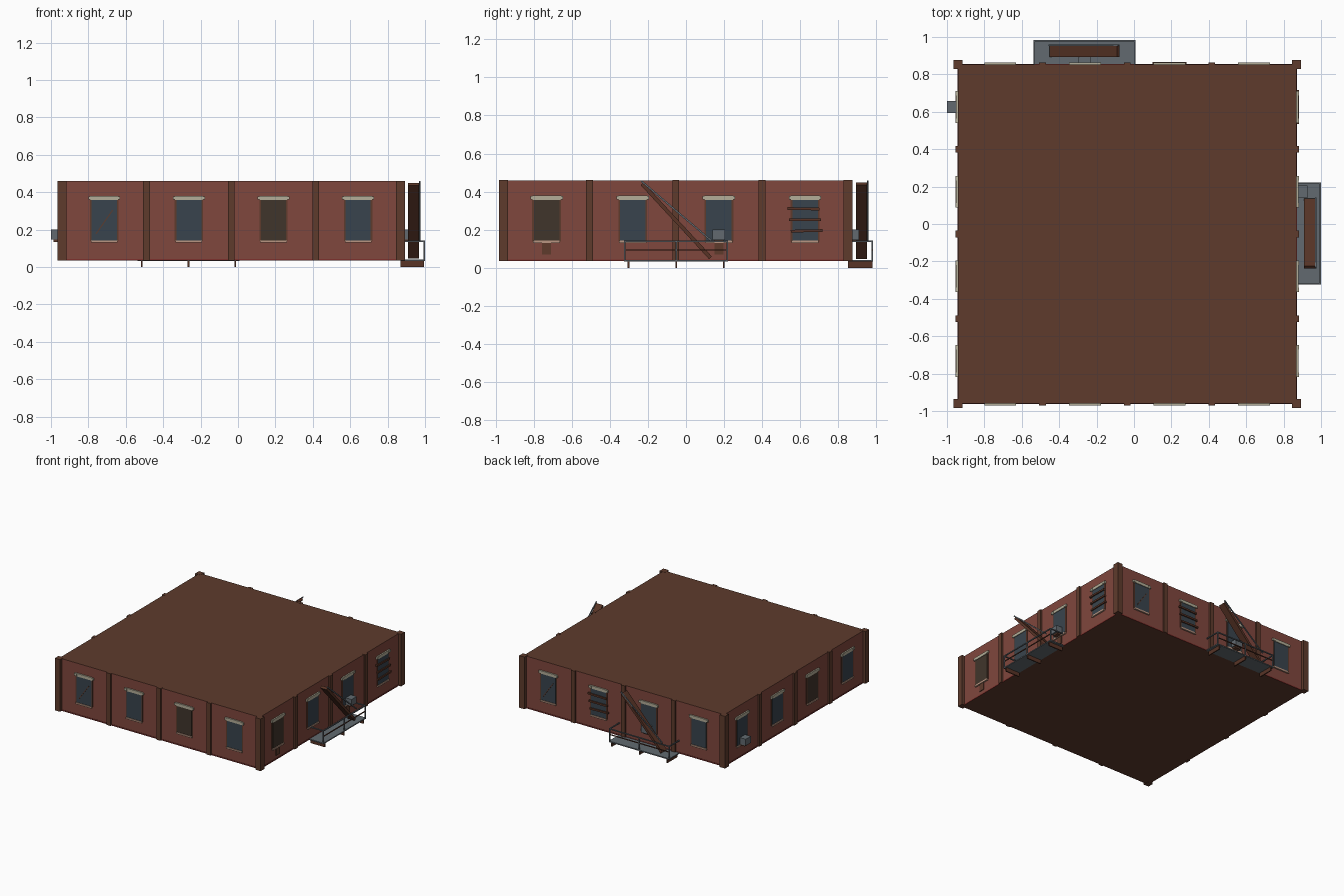
import bpy, bmesh, math
from mathutils import Matrix, Vector

cube = bpy.data.objects.get("Cube")
if cube:
    bpy.data.objects.remove(cube)


def material(name, r, g, b):
    lin = [((c / 255 + 0.055) / 1.055) ** 2.4 for c in (r, g, b)] + [1]
    m = bpy.data.materials.new(name)
    m.use_nodes = True
    m.diffuse_color = lin
    m.node_tree.nodes["Principled BSDF"].inputs["Base Color"].default_value = lin
    return m


BRICK = material("brick red", 128, 71, 61)
BROWN = material("dark brown", 94, 59, 44)
BASE = material("base red", 125, 48, 44)
STONE = material("pale stone", 180, 174, 152)
SILL = material("sill tan", 186, 150, 130)
GLASS = material("blue grey glass", 57, 68, 77)
BOARD = material("boarded window", 64, 53, 43)
STEEL = material("steel grey", 98, 106, 112)
RUST = material("rusty brown", 88, 52, 38)

CENTRE = Matrix.Translation((-0.0365, -0.0535, 0))
WALL = 0.905          # distance from centre to each wall face
BAY = WALL / 2
LOW, TOP = 0.035, 0.46
parts = {}


def box(name, mat, wall, u, d, z, tilt=0):
    """Box on one of four walls: u along it, d outward, z up, each (min, max)."""
    bm = parts.setdefault(name, (bmesh.new(), mat))[0]
    mid = Vector((sum(u) / 2, -sum(d) / 2, sum(z) / 2))
    size = (u[1] - u[0], d[1] - d[0], z[1] - z[0], 1)
    m = (CENTRE @ Matrix.Rotation(wall * math.pi / 2, 4, "Z") @ Matrix.Translation(mid)
         @ Matrix.Rotation(-tilt, 4, "Y") @ Matrix.Diagonal(size))
    bmesh.ops.create_cube(bm, size=1, matrix=m)


def span(c, width):
    return (c - width / 2, c + width / 2)


def out(depth, start=0):
    return (WALL + start, WALL + depth)


def window(wall, u, kind):
    box("window_frames", BROWN, wall, span(u, 0.152), out(0.004, -0.01), (0.138, 0.36))
    if kind == "boarded":
        box("boarded_panes", BOARD, wall, span(u, 0.134), out(0.006), (0.143, 0.357))
    else:
        box("glass_panes", GLASS, wall, span(u, 0.134), out(0.006), (0.143, 0.357))
    # stone lintel with heavier end blocks, and sill
    box("lintels", STONE, wall, span(u, 0.15), out(0.011), (0.357, 0.381))
    for s in (-1, 1):
        box("lintels", STONE, wall, span(u + s * 0.073, 0.024), out(0.013), (0.36, 0.378))
    box("sills", SILL, wall, span(u, 0.142), out(0.012), (0.13, 0.143))
    if kind == "cracked":
        box("leaning_stick", BROWN, wall, span(u, 0.155), out(0.009), span(0.24, 0.005),
            math.radians(55))
    if kind == "planked":
        for i in range(3):
            box("window_planks", RUST, wall, span(u + (i - 1) * 0.008, 0.166), out(0.015),
                span(0.31 - i * 0.058, 0.014), (i - 1) * 0.02)
    if kind == "cooled":
        box("air_conditioners", STEEL, wall, span(u, 0.066), out(0.0585), (0.147, 0.2))
        box("cooler_shelves", BROWN, wall, span(u, 0.05), out(0.045), (0.135, 0.147))


def fire_escape(wall, u):
    edge = 0.131
    half = 0.273
    box("escape_platforms", STEEL, wall, span(u, 2 * half), out(edge), (0.032, 0.041))
    for s in (-1, 0, 1):
        box("platform_brackets", RUST, wall, span(u + s * 0.25, 0.009), out(edge - 0.004), (0, 0.033))
        box("railings", STEEL, wall, span(u + s * (half - 0.004), 0.008),
            out(edge, edge - 0.008), (0.04, 0.143))
    # outer rails and the returns to the wall
    box("railings", STEEL, wall, span(u, 2 * half), out(edge, edge - 0.008), (0.135, 0.143))
    box("middle_rails", RUST, wall, span(u, 2 * half), out(edge - 0.001, edge - 0.007), (0.09, 0.097))
    for s in (-1, 1):
        end = span(u + s * (half - 0.004), 0.008)
        box("railings", STEEL, wall, end, out(edge), (0.135, 0.143))
    # steep stair and its handrail
    box("escape_stairs", RUST, wall, span(u, 0.53), out(0.099, 0.041), span(0.247, 0.02),
        math.atan2(-0.4, 0.37))
    box("stair_handrails", STEEL, wall, span(u + 0.003, 0.49), out(0.107, 0.1),
        span(0.297, 0.009), math.atan2(-0.318, 0.374))


# main block: brick walls with brown roof and floor
bm = bmesh.new()
bmesh.ops.create_cube(bm, size=1, matrix=CENTRE @ Matrix.Translation((0, 0, (LOW + TOP) / 2))
                      @ Matrix.Diagonal((2 * WALL, 2 * WALL, TOP - LOW - 0.002, 1)))
for f in bm.faces:
    f.material_index = 1 if abs(f.normal.z) > 0.5 else 0
mesh = bpy.data.meshes.new("building_block")
bm.to_mesh(mesh)
bm.free()
mesh.materials.append(BRICK)
mesh.materials.append(BROWN)
bpy.context.collection.objects.link(bpy.data.objects.new("building_block", mesh))

# the four walls, each listed left to right from outside
layout = [
    ("cracked", "clear", "boarded", "clear"),
    ("boarded", "clear", "cooled", "planked"),
    ("cracked", "planked", "cooled", "clear"),
    ("cooled", "clear", "boarded", "clear"),
]
for wall, kinds in enumerate(layout):
    box("corner_posts", BROWN, wall, span(-WALL, 0.048), span(WALL, 0.048), (LOW, TOP))
    box("base_bands", BASE, wall, span(0, 2 * WALL), out(0.003), (LOW, LOW + 0.009))
    for i in (-1, 0, 1):
        box("pilasters", BROWN, wall, span(i * BAY, 0.036), out(0.013, -0.01), (LOW, TOP))
    for i, kind in enumerate(kinds):
        window(wall, (i - 1.5) * BAY, kind)

# wall plates below two windows
for i in (-1.5, 0.5):
    box("wall_plates", BROWN, 1, span(i * BAY, 0.047), out(0.006), (0.07, 0.13))

fire_escape(1, 0.002)
fire_escape(2, 0.228)

for name, (bm, mat) in parts.items():
    mesh = bpy.data.meshes.new(name)
    bm.to_mesh(mesh)
    bm.free()
    mesh.materials.append(mat)
    bpy.context.collection.objects.link(bpy.data.objects.new(name, mesh))
